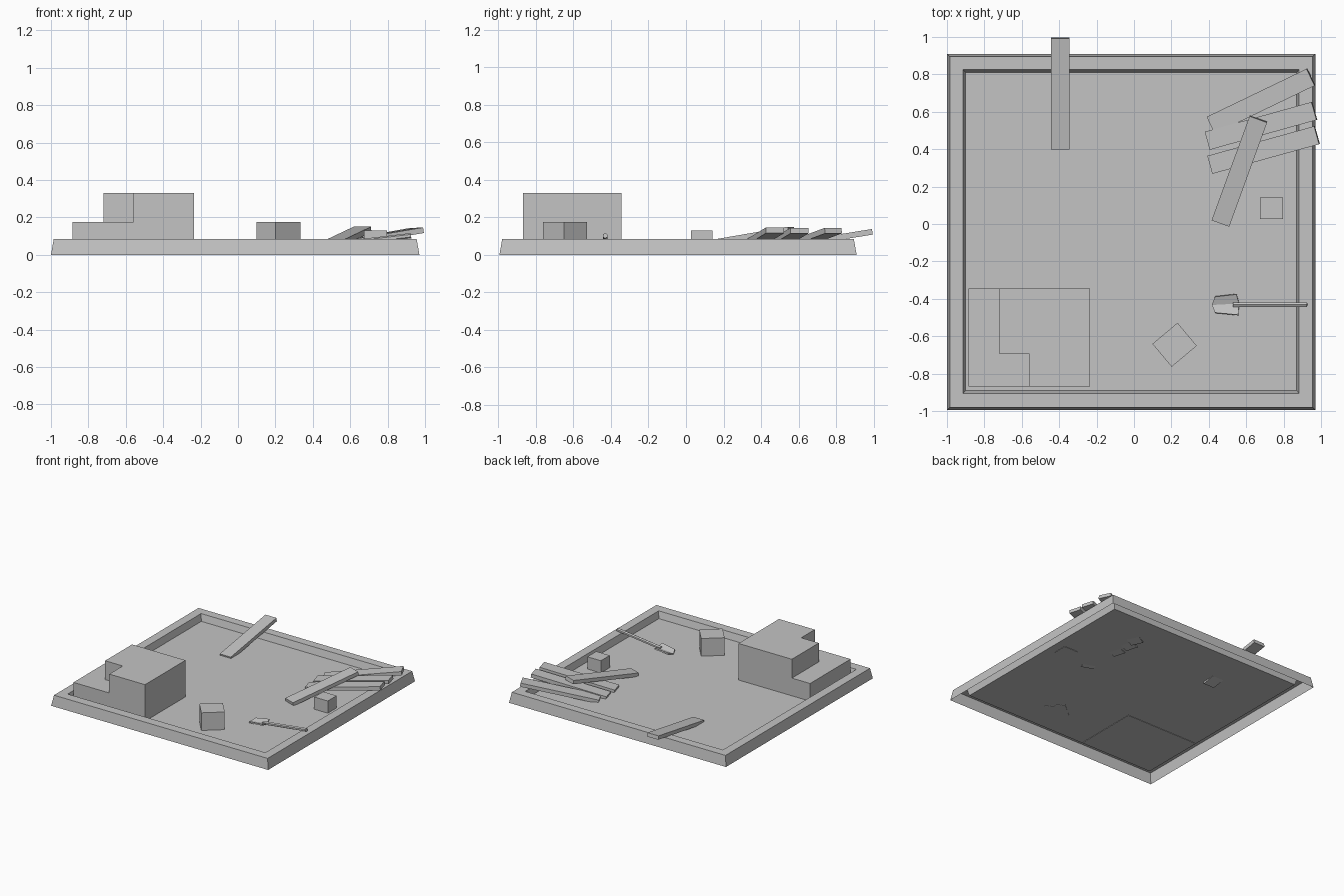
import bpy, bmesh
from math import radians, cos, sin, asin
from mathutils import Matrix, Vector

if "Cube" in bpy.data.objects:
    bpy.data.objects.remove(bpy.data.objects["Cube"])

grey = bpy.data.materials.new("plain_grey")
grey.use_nodes = True
grey.diffuse_color = (0.55, 0.55, 0.55, 1)
grey.node_tree.nodes["Principled BSDF"].inputs["Base Color"].default_value = (0.55, 0.55, 0.55, 1)


def finish(name, bm, outward=True):
    if outward:
        bmesh.ops.recalc_face_normals(bm, faces=bm.faces)
    mesh = bpy.data.meshes.new(name)
    bm.to_mesh(mesh)
    bm.free()
    mesh.materials.append(grey)
    obj = bpy.data.objects.new(name, mesh)
    bpy.context.collection.objects.link(obj)
    return obj


def box(name, size, centre, turn=0, tilt=0):
    bm = bmesh.new()
    bmesh.ops.create_cube(bm, size=1, matrix=Matrix.Diagonal((*size, 1)))
    bm.transform(Matrix.Translation(centre) @ Matrix.Rotation(radians(turn), 4, 'Z')
                 @ Matrix.Rotation(-tilt, 4, 'Y'))
    return finish(name, bm)


def prism(name, outline, bottom, top):
    bm = bmesh.new()
    face = bm.faces.new([bm.verts.new((x, y, bottom)) for x, y in outline])
    side = bmesh.ops.extrude_face_region(bm, geom=[face])
    bmesh.ops.translate(bm, vec=(0, 0, top - bottom),
                        verts=[g for g in side["geom"] if isinstance(g, bmesh.types.BMVert)])
    # close the underside left open by the extrusion
    bmesh.ops.holes_fill(bm, edges=[e for e in bm.edges if e.is_boundary])
    return finish(name, bm)


# Tray: hollow sloped rim stepping down to a sunken floor, open underneath
FLOOR, RIM = 0.03, 0.085
rings = [(-1.0, 0.97, -0.995, 0.91, 0),
         (-0.985, 0.955, -0.98, 0.895, RIM),
         (-0.913, 0.882, -0.905, 0.825, RIM),
         (-0.9, 0.87, -0.89, 0.81, FLOOR)]
bm = bmesh.new()
loops = [[bm.verts.new(p) for p in ((a, c, z), (b, c, z), (b, d, z), (a, d, z))]
         for a, b, c, d, z in rings]
for low, high in zip(loops, loops[1:]):
    for i in range(4):
        j = (i + 1) % 4
        bm.faces.new((low[i], low[j], high[j], high[i]))
bm.faces.new(loops[-1])
finish("sandbox_tray", bm, outward=False)

# Stepped block: low base with a taller L-shaped top
BASE = FLOOR - 0.003
prism("block_step", [(-0.885, -0.87), (-0.56, -0.87), (-0.56, -0.695),
                     (-0.72, -0.695), (-0.72, -0.345), (-0.885, -0.345)], BASE, 0.175)
prism("block_tall", [(-0.56, -0.87), (-0.235, -0.87), (-0.235, -0.345),
                     (-0.72, -0.345), (-0.72, -0.695), (-0.56, -0.695)], BASE, 0.33)

# Loose cubes
box("turned_cube", (0.175, 0.16, 0.148), (0.217, -0.646, 0.101), turn=40)
box("small_cube", (0.123, 0.115, 0.103), (0.736, 0.083, 0.0785))

# Planks leaning on the rim and on each other
planks = {"bench_plank": (-0.395, 0.698, 90, 0.075),
          "back_plank": (0.679, 0.657, 25.7, 0.081),
          "middle_plank": (0.679, 0.525, 15.6, 0.081),
          "near_plank": (0.693, 0.396, 15.5, 0.083),
          "crossing_plank": (0.564, 0.283, 70, 0.087)}
for name, (x, y, turn, z) in planks.items():
    box(name, (0.6, 0.1, 0.03), (x, y, z), turn, asin(0.16))

# Spade handle
start, end = Vector((0.53, -0.431, 0.055)), Vector((0.925, -0.431, 0.102))
bm = bmesh.new()
bmesh.ops.create_cone(bm, cap_ends=True, segments=6, radius1=0.014, radius2=0.014,
                      depth=(end - start).length)
bm.transform(Matrix.Translation((start + end) / 2)
             @ (end - start).to_track_quat('Z', 'Y').to_matrix().to_4x4())
finish("spade_handle", bm)

# Spade blade: shallow scoop folded along its centre line
bm = bmesh.new()
rows = [[bm.verts.new(p) for p in row] for row in (
    ((0.433, -0.475, 0.05), (0.557, -0.487, 0.065)),
    ((0.417, -0.433, 0.035), (0.562, -0.425, 0.05)),
    ((0.433, -0.388, 0.05), (0.548, -0.375, 0.065)))]
for (a, b), (c, d) in zip(rows, rows[1:]):
    bm.faces.new((a, b, d, c))
blade = finish("spade_blade", bm)
thick = blade.modifiers.new("thickness", 'SOLIDIFY')
thick.thickness = 0.01
thick.offset = 0
